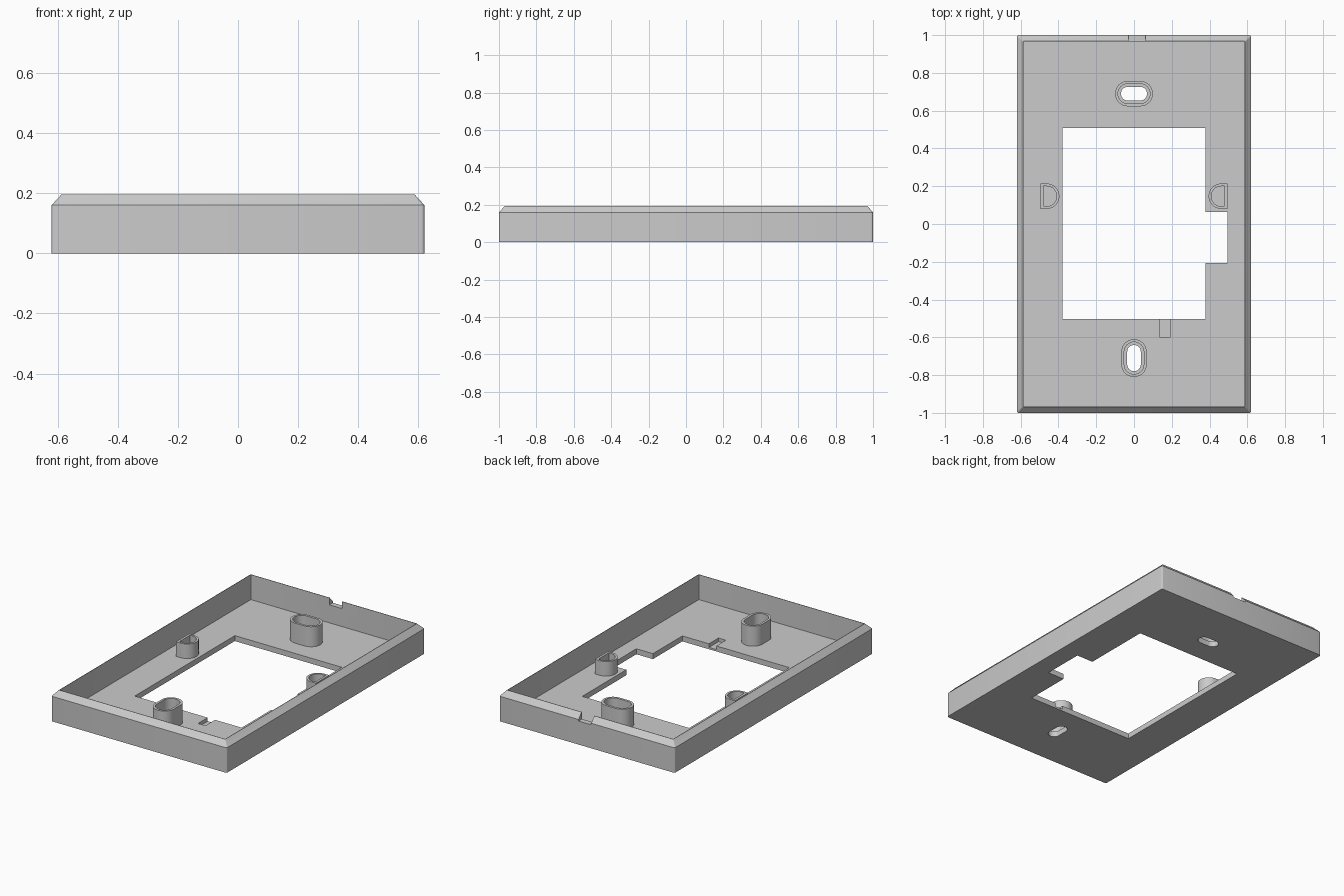
import bpy, bmesh, math

cube = bpy.data.objects.get("Cube")
if cube:
    bpy.data.objects.remove(cube, do_unlink=True)

grey = bpy.data.materials.new("light grey plastic")
grey.use_nodes = True
colour = (0.6, 0.6, 0.6, 1)
grey.diffuse_color = colour
grey.node_tree.nodes["Principled BSDF"].inputs["Base Color"].default_value = colour

FLOOR = 0.035
W, L, TOP = 0.62, 1.0, 0.195
BEVEL = 0.035


def rounded_rect(w, l, r, steps=4):
    """Counter-clockwise outline with half sizes w and l."""
    pts = []
    for corner, (sx, sy) in enumerate([(1, 1), (-1, 1), (-1, -1), (1, -1)]):
        for i in range(steps + 1):
            a = math.pi / 2 * (corner + i / steps)
            pts.append((sx * (w - r) + r * math.cos(a), sy * (l - r) + r * math.sin(a)))
    return pts


def d_shape(r, back, steps=20):
    """Half circle facing +x with a flat end at x = -back."""
    arc = [(r * math.cos(a), r * math.sin(a))
           for a in (math.pi * (i / steps - 0.5) for i in range(steps + 1))]
    return arc + [(-back, r), (-back, -r)]


def place(pts, cx, cy, sx=1):
    pts = [(cx + sx * x, cy + y) for x, y in pts]
    return pts if sx > 0 else pts[::-1]


def loft(name, sections, cyclic=False):
    """Skin matching outlines, each given as (points, z)."""
    bm = bmesh.new()
    rings = [[bm.verts.new((x, y, z)) for x, y in pts] for pts, z in sections]
    pairs = list(zip(rings, rings[1:]))
    if cyclic:
        pairs.append((rings[-1], rings[0]))
    else:
        bm.faces.new(rings[0][::-1])
        bm.faces.new(rings[-1])
    n = len(rings[0])
    for a, b in pairs:
        for i in range(n):
            j = (i + 1) % n
            bm.faces.new((a[i], a[j], b[j], b[i]))
    bmesh.ops.recalc_face_normals(bm, faces=bm.faces)
    mesh = bpy.data.meshes.new(name)
    bm.to_mesh(mesh)
    bm.free()
    obj = bpy.data.objects.new(name, mesh)
    bpy.context.collection.objects.link(obj)
    mesh.materials.append(grey)
    return obj


def select(obj):
    bpy.ops.object.select_all(action='DESELECT')
    obj.select_set(True)
    bpy.context.view_layer.objects.active = obj


def smooth(obj):
    select(obj)
    bpy.ops.object.shade_smooth_by_angle(angle=math.radians(30))


def cut(target, pts, z0, z1):
    cutter = loft("cutter", [(pts, z0), (pts, z1)])
    cutter.hide_render = True
    mod = target.modifiers.new("cut", 'BOOLEAN')
    mod.operation, mod.solver, mod.object = 'DIFFERENCE', 'EXACT', cutter
    select(target)
    bpy.ops.object.modifier_apply(modifier=mod.name)
    bpy.data.objects.remove(cutter, do_unlink=True)


def box(x0, x1, y0, y1):
    return [(x0, y0), (x1, y0), (x1, y1), (x0, y1)]


# Open tray with a bevelled rim
outer = rounded_rect(W, L, 0.01)
rim = rounded_rect(W - BEVEL + 0.003, L - BEVEL + 0.003, 0.004)
inner = rounded_rect(W - BEVEL, L - BEVEL, 0.002)
tray = loft("tray", [(outer, 0), (outer, TOP - BEVEL), (rim, TOP), (inner, TOP), (inner, FLOOR)])

# Main window with its side recess, shallow groove and rim notch
window = [(-0.378, -0.503), (0.378, -0.503), (0.378, -0.206), (0.495, -0.206),
          (0.495, 0.063), (0.378, 0.063), (0.378, 0.508), (-0.378, 0.508)]
cut(tray, window, -0.1, 0.1)
cut(tray, box(0.138, 0.19, -0.6, -0.45), 0.012, 0.1)
cut(tray, box(-0.03, 0.06, 0.9, 1.1), 0.15, 0.3)

# Screw slots and the oval collars around them
for name, y, w, l in [("back", 0.69, 0.1, 0.067), ("front", -0.71, 0.067, 0.1)]:
    def oval(inset):
        return place(rounded_rect(w - inset, l - inset, min(w, l) - inset - 0.0005, 8), 0, y)
    cut(tray, oval(0.031), -0.1, 0.1)
    collar = loft(name + "_screw_collar",
                  [(oval(0), FLOOR - 0.005), (oval(0), 0.163),
                   (oval(0.015), 0.163), (oval(0.015), FLOOR - 0.005)], cyclic=True)
    smooth(collar)
smooth(tray)

# D-shaped posts, mirrored left and right
for name, side in [("left", 1), ("right", -1)]:
    def post(r, back):
        return place(d_shape(r, back), side * 0.462, 0.147, -side)
    smooth(loft(name + "_post",
                [(post(0.067, 0.033), FLOOR - 0.005), (post(0.067, 0.033), 0.128),
                 (post(0.053, 0.018), 0.128), (post(0.053, 0.018), FLOOR - 0.005)], cyclic=True))
